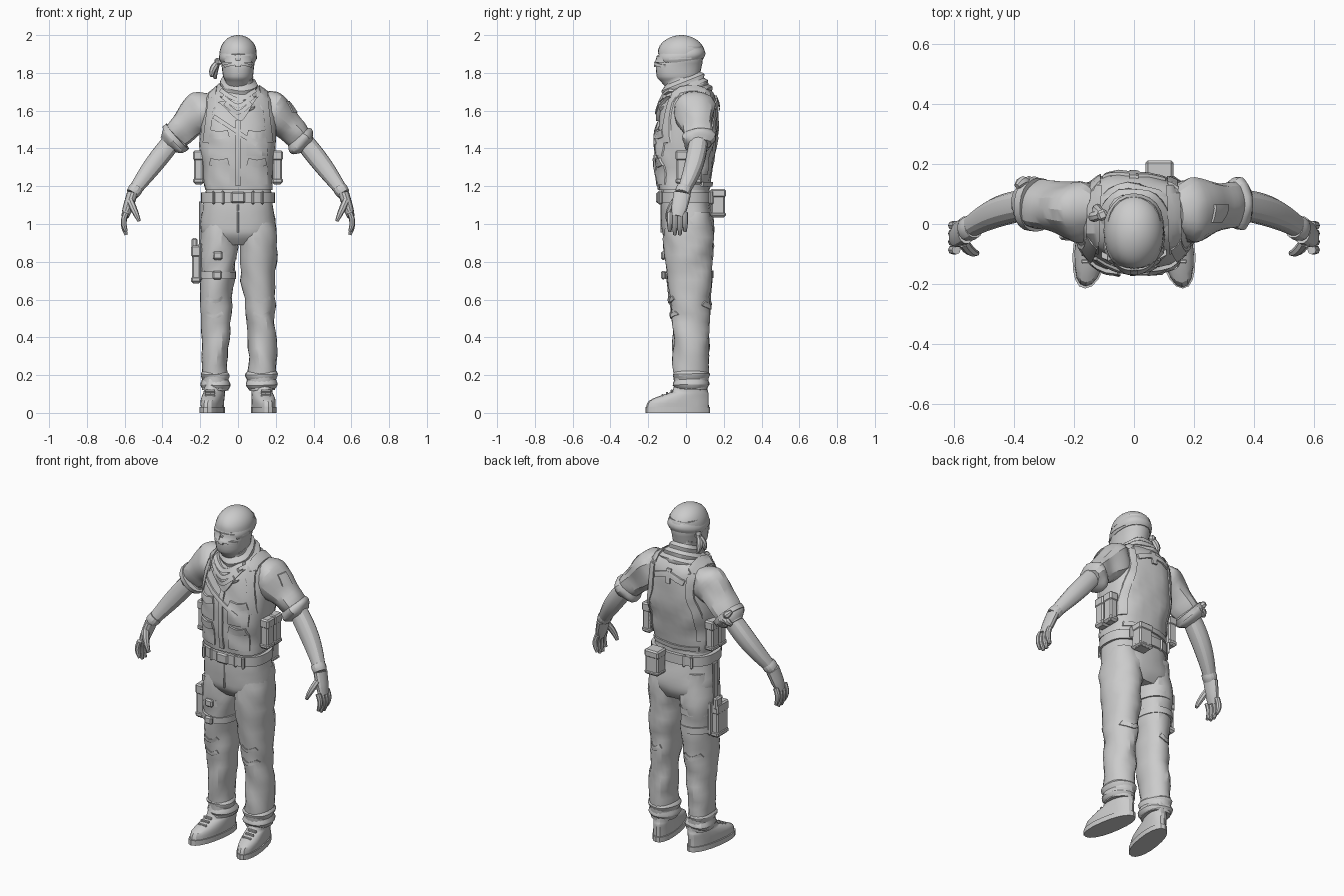
import bpy, bmesh
from math import sin, cos, pi, copysign
from mathutils import Vector, Matrix, noise
from mathutils.bvhtree import BVHTree

cube = bpy.data.objects.get("Cube")
if cube:
    bpy.data.objects.remove(cube)

grey = bpy.data.materials.new("plain grey")
grey.use_nodes = True
grey.diffuse_color = (0.6, 0.6, 0.6, 1)
grey.node_tree.nodes["Principled BSDF"].inputs["Base Color"].default_value = grey.diffuse_color

SIDE, BACK, UP = Matrix.Identity(3)
FRONT = -BACK
SHARP_ANGLE = 0.45


def finish(name, bm):
    """Turn a bmesh into an object and return its search tree."""
    bmesh.ops.recalc_face_normals(bm, faces=bm.faces)
    for face in bm.faces:
        face.smooth = True
    for edge in bm.edges:
        edge.smooth = edge.calc_face_angle(0) < SHARP_ANGLE
    mesh = bpy.data.meshes.new(name)
    bm.to_mesh(mesh)
    tree = BVHTree.FromBMesh(bm)
    bm.free()
    mesh.materials.append(grey)
    bpy.context.collection.objects.link(bpy.data.objects.new(name, mesh))
    return tree


def smooth_rows(points, steps):
    """Catmull-Rom interpolation of number rows."""
    rows, last = [], len(points) - 1
    for i in range(last):
        quad = (points[max(i - 1, 0)], points[i], points[i + 1], points[min(i + 2, last)])
        for k in range(steps):
            t = k / steps
            rows.append([b + t * (c - a + t * (2*a - 5*b + 4*c - d + t * (3*b - a - 3*c + d))) / 2
                         for a, b, c, d in zip(*quad)])
    return rows + [list(points[-1])]


def sweep(name, points, sides=20, axis=None, power=2.2, fold=0, steps=3, mirror=1, splay=0):
    """Loft rounded rings, each given as (x, y, z, half width, half depth)."""
    rows = smooth_rows(points, steps)
    bm, rings = bmesh.new(), []
    for i, (x, y, z, width, depth) in enumerate(rows):
        before, after = rows[max(i - 1, 0)], rows[min(i + 1, len(rows) - 1)]
        along = axis or (Vector(after[:3]) - Vector(before[:3])).normalized()
        across = BACK.cross(along).normalized()
        deep = along.cross(across)
        ring = []
        for k in range(sides):
            angle = 2 * pi * k / sides
            c, d = (copysign(abs(q) ** (2 / power), q) for q in (cos(angle), sin(angle)))
            p = Vector((x, y, z)) + across * c * width + deep * d * depth
            if fold:
                place = Vector((p.x * 8 + mirror * 5, p.y * 8, p.z * 12 + p.x * 9))
                p += (across * c + deep * d) * fold * noise.noise(place)
            ring.append(bm.verts.new(((p.x - splay * p.y) * mirror, p.y, p.z)))
        rings.append(ring)
    for low, high in zip(rings, rings[1:]):
        for k in range(sides):
            bm.faces.new((low[k], low[k - 1], high[k - 1], high[k]))
    bm.faces.new(rings[0])
    bm.faces.new(rings[-1])
    return finish(name, bm)


def stack(name, rows, x=0, **options):
    """Level rings, each given as (z, front, back, half width)."""
    rings = [(x, (front + back) / 2, z, width, (back - front) / 2) for z, front, back, width in rows]
    return sweep(name, rings, axis=UP, **options)


def limb(name, start, end, radii, depth=1, bow=Vector(), **options):
    """Rings spread evenly from start to end, bent sideways by bow."""
    rings = []
    for i, radius in enumerate(radii):
        t = i / (len(radii) - 1)
        rings.append((*(start.lerp(end, t) + bow * sin(pi * t)), radius, radius * depth))
    return sweep(name, rings, **options)


def box(name, centre, size, turn=0, bevel=0.008):
    bm = bmesh.new()
    place = Matrix.Translation(centre) @ Matrix.Rotation(turn, 4, 'Z') @ Matrix.Diagonal((*size, 1))
    bmesh.ops.create_cube(bm, size=1, matrix=place)
    bmesh.ops.bevel(bm, geom=bm.edges[:], offset=bevel, segments=1, affect='EDGES')
    finish(name, bm)


def pouch(name, centre, size):
    """A box with a flap over its top and a band round its foot."""
    centre, size = Vector(centre), Vector(size)
    box(name, centre, size)
    for part, level, height in (("flap", 0.35, 0.3), ("base", -0.4, 0.16)):
        trim = Vector((size.x + 0.008, size.y + 0.008, size.z * height))
        box(name + "_" + part, centre + UP * size.z * level, trim)


def wrap(name, tree, path, width, toward=FRONT, thick=0.01, mirror=1, taper=0, columns=4):
    """Lay a strip along a path of (across, up) points, dropped on a surface."""
    across = BACK if toward.x else SIDE
    up = BACK if toward.z else UP
    rows = smooth_rows([(a * mirror, b) for a, b in path], 6)
    bm, grid = bmesh.new(), []
    for i, (a, b) in enumerate(rows):
        before, after = rows[max(i - 1, 0)], rows[min(i + 1, len(rows) - 1)]
        normal = Vector((before[1] - after[1], after[0] - before[0])).normalized()
        wide = width * (1 - taper * i / (len(rows) - 1))
        line = []
        for k in range(columns + 1):
            shift = normal * wide * (k / columns - 0.5)
            base = across * (a + shift.x) + up * (b + shift.y)
            hit = tree.ray_cast(base + toward * 3, -toward)[0]
            if hit is None:
                hit = line[-1].co - toward * thick if line else base
            line.append(bm.verts.new(hit + toward * thick))
        grid.append(line)
    for low, high in zip(grid, grid[1:]):
        for k in range(columns):
            bm.faces.new((low[k], low[k + 1], high[k + 1], high[k]))
    rim = [edge for edge in bm.edges if edge.is_boundary]
    skirt = bmesh.ops.extrude_edge_only(bm, edges=rim)["geom"]
    skirt = [item for item in skirt if isinstance(item, bmesh.types.BMVert)]
    bmesh.ops.translate(bm, vec=-toward * (thick + 0.01), verts=skirt)
    finish(name, bm)


# Vest, hips and belt
vest = stack("vest", [
    (1.18, -.15, .12, .18), (1.3, -.16, .14, .188), (1.45, -.162, .17, .2),
    (1.6, -.13, .17, .19), (1.68, -.1, .15, .16), (1.75, -.06, .09, .07)],
    sides=32, power=2.5, fold=.014, steps=4)
stack("trouser_seat", [(1.2, -.13, .12, .17), (1.1, -.135, .13, .188), (1, -.13, .148, .198),
                       (.94, -.12, .145, .19), (.89, -.08, .12, .13)], sides=28, power=2.5, fold=.008)
BELT = 1.14
stack("belt", [(BELT + h, -.147, .142, .196) for h in (-.028, .028)], sides=28, power=2.5, steps=1)
box("belt_buckle", (0, -.148, BELT), (.075, .02, .06))
for x in (-.13, -.08, .08, .13):
    for y in (-.137, .133):
        box("belt_loop", (x, y, BELT), (.016, .025, .075))
box("fly_seam", (0, -.13, 1.03), (.012, .012, .15), bevel=.003)
pouch("rear_pouch", (.085, .17, 1.11), (.085, .075, .15))

# Vest straps, seams and pockets
wrap("zip_placket", vest, [(0, 1.2), (0, 1.55)], .025)
wrap("diagonal_strap", vest, [(.1, 1.42), (-.13, 1.57)], .022)
wrap("back_yoke", vest, [(-.1, 1.62), (0, 1.65), (.1, 1.62)], .03, BACK)
wrap("back_hem", vest, [(-.15, 1.21), (.15, 1.21)], .025, BACK)
wrap("hanging_loop", vest, [(0, 1.6), (0, 1.68)], .03, BACK)
for m in (1, -1):
    for z in (1.21, 1.36):
        wrap("vest_pocket", vest, [(.1, z), (.1, z + .1)], .11, thick=.007, mirror=m)
        wrap("pocket_flap", vest, [(.05, z + .12), (.1, z + .11), (.15, z + .12)], .04, thick=.013, mirror=m)
    wrap("front_strap", vest, [(.17, 1.43), (.14, 1.67)], .035, mirror=m)
    wrap("shoulder_strap", vest, [(.14, -.1), (.13, .13)], .045, UP, .014, m)
    wrap("back_strap", vest, [(.13, 1.67), (.13, 1.54), (.16, 1.42), (.16, 1.26)], .035, BACK, mirror=m)
    for y in (-.02, .05):
        pouch("side_pouch", (.208 * m, y, 1.3), (.05, .062, .18))

# Trouser legs and boots
HIP, ANKLE = Vector((.1, .01, 1.06)), Vector((.128, .03, .12))
for m in (1, -1):
    leg = limb("trouser_leg", HIP, ANKLE, (.09, .1, .095, .088, .079, .074, .073, .065),
               1.3, sides=22, fold=.018, mirror=m)
    limb("trouser_cuff", HIP.lerp(ANKLE, .88), ANKLE, (.06, .08, .07, .078, .06), 1.2, fold=.02, mirror=m)
    for z in (.53, .61):
        wrap("knee_fold", leg, [(.08, z), (.12, z - .02), (.17, z)], .02, mirror=m, thick=.006)
    wrap("rear_knee_fold", leg, [(.08, .58), (.12, .56), (.17, .58)], .025, BACK, .006, mirror=m)
    stack("boot", [(.02, -.21, .12, .056), (.065, -.195, .12, .057), (.1, -.11, .12, .054),
                   (.12, -.07, .115, .052), (.2, -.05, .11, .05)], x=.13, fold=.004, mirror=m, splay=.15)
    stack("boot_sole", [(z, -.215, .128, .062) for z in (0, .03)], x=.13, steps=1, mirror=m, splay=.15)
    for k in range(3):
        box("boot_lace", (.148 * m, -.125 + k * .025, .092 + k * .012), (.055, .012, .014), bevel=.003)

# Holster strapped to the right thigh
for t in (.22, .33):
    top = HIP.lerp(ANKLE, t)
    limb("thigh_strap", top, HIP.lerp(ANKLE, t + .04), (.1, .1), 1.28, mirror=-1, steps=1)
    box("thigh_buckle", (-top.x, -.12, top.z - .02), (.05, .025, .045))
pouch("holster", (-.222, 0, .785), (.045, .1, .2))
box("holster_back_plate", (-.2, .01, .8), (.02, .13, .2))
box("holster_grip", (-.23, .03, .89), (.03, .055, .07))
box("holster_drop_strap", (-.2, .01, .98), (.014, .04, .28), bevel=.004)

# Arms, rolled sleeves and gloved hands
SHOULDER, ELBOW = Vector((.12, .04, 1.645)), Vector((.37, .07, 1.42))
WRIST, KNUCKLES = Vector((.56, -.02, 1.16)), Vector((.598, -.045, 1.04))
for m in (1, -1):
    sleeve = limb("sleeve", SHOULDER, ELBOW, (.06, .098, .093, .08, .076, .055),
                  bow=UP * .014, fold=.022, mirror=m)
    limb("sleeve_cuff", SHOULDER.lerp(ELBOW, .78), ELBOW, (.07, .085, .08, .055), fold=.024, mirror=m)
    limb("forearm", SHOULDER.lerp(ELBOW, .9), WRIST, (.05, .052, .049, .041, .031),
         bow=Vector((.004, .015, 0)), sides=14, mirror=m)
    limb("glove_cuff", ELBOW.lerp(WRIST, .87), WRIST, (.036, .038, .034), 1.1, sides=14, mirror=m)
    limb("glove_palm", WRIST, KNUCKLES, (.029, .028, .026, .02), 1.6, sides=14, mirror=m)
    for k in range(4):
        root = Vector((.592, -.086 + k * .027, 1.06))
        tip = root - UP * (.1 + .02 * sin(k * pi / 3))
        limb("finger", root, tip, (.015, .015, .014, .009), bow=SIDE * .013, sides=8, mirror=m)
    limb("thumb", Vector((.57, -.06, 1.12)), Vector((.523, -.097, 1.015)), (.019, .018, .015, .009),
         bow=FRONT * .01, sides=8, mirror=m)
    if m > 0:
        wrap("shoulder_patch", sleeve, [(.035, 1.59), (.035, 1.65)], .06, SIDE, .007)

# Cloth tied round the right sleeve
knot = Vector((.35, .125, 1.475))
limb("arm_tie", SHOULDER.lerp(ELBOW, .8), SHOULDER.lerp(ELBOW, .88), (.09, .09), steps=1, mirror=-1)
for drift in (SIDE + UP, SIDE - UP, -UP):
    limb("arm_tie_tail", knot, knot + drift * .04, (.014, .02, .01), bow=BACK * .015, sides=8, mirror=-1)

# Head with face covering, glasses and cap
head = stack("head", [(1.68, -.07, .06, .06), (1.75, -.13, .06, .066), (1.78, -.155, .07, .08),
                      (1.84, -.16, .085, .087), (1.87, -.145, .09, .09), (1.94, -.13, .09, .09)], sides=24, fold=.004)
dome = [(sin(i * pi / 14), cos(i * pi / 14)) for i in range(7)]
stack("cap", [(1.9 + .1 * h, -.025 - .125 * r, -.025 + .125 * r, .1 * r) for h, r in dome + [(1, .03)]],
      sides=24, power=2, fold=.004, steps=2)
limb("cap_band", Vector((0, -.02, 1.86)), Vector((0, -.028, 1.915)), (.092, .1, .1, .094), 1.27,
     sides=24, fold=.008)
wrap("face_covering_edge", head, [(-.075, 1.835), (0, 1.85), (.075, 1.835)], .015)
wrap("nose_fold", head, [(0, 1.865), (0, 1.83)], .03)
wrap("glasses_bridge", head, [(-.03, 1.885), (.03, 1.885)], .01, thick=.014)
for m in (1, -1):
    wrap("glasses_lens", head, [(.01, 1.872), (.072, 1.872)], .04, thick=.016, mirror=m, taper=.2)
    wrap("glasses_arm", head, [(-.09, 1.876), (.03, 1.88)], .011, SIDE * m)
tie = Vector((-.105, .03, 1.86))
box("cap_knot", tie, (.035, .035, .035), turn=.4)
for drop in (Vector((-.035, -.01, -.08)), Vector((-.015, .03, -.09))):
    limb("cap_knot_tail", tie, tie + drop, (.012, .018, .016, .008), bow=-SIDE * .01, sides=8)

# Loose neck scarf, dipping at the front, with alternating folds
LEAN = Vector((0, -.4, 1)).normalized()
rolls = []
for k in range(8):
    t = k / 7
    radius = .088 + .05 * t - .012 * (k % 2)
    rolls.append((0, -.02 + .018 * t, 1.79 - .14 * t, radius, radius + .015))
sweep("neck_scarf", rolls, sides=26, axis=LEAN, fold=.03)
wrap("scarf_point", vest, [(0, 1.66), (.015, 1.545)], .22, thick=.02, taper=.95, columns=6)
for k in range(3):
    z, reach = 1.59 + k * .035, .07 + k * .012
    wrap("scarf_fold", vest, [(-reach, z + .05), (0, z), (reach, z + .05)], .022, thick=.028)
